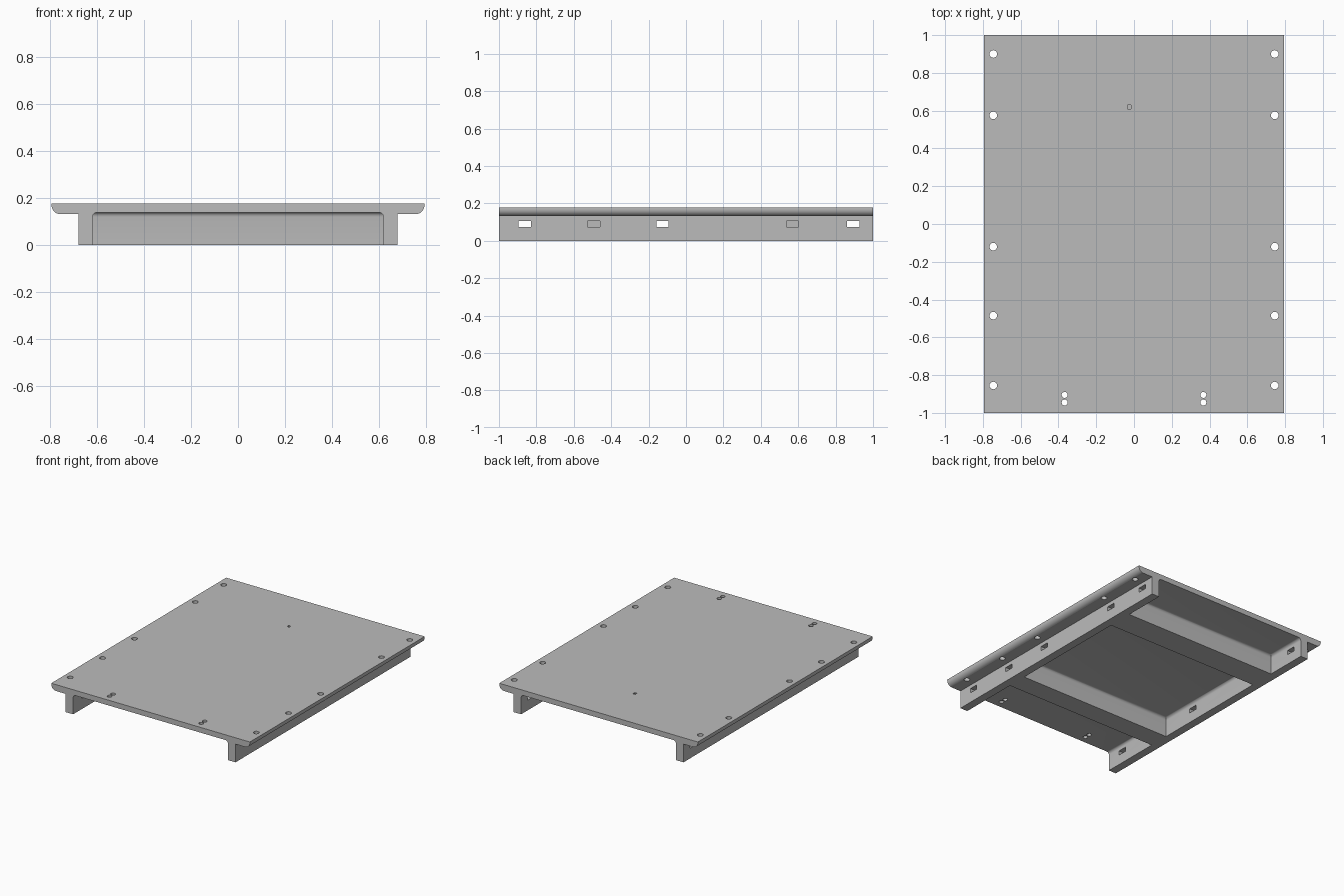
import bpy, bmesh, math
from mathutils import Matrix

cube = bpy.data.objects.get("Cube")
if cube:
    bpy.data.objects.remove(cube, do_unlink=True)

TOP, CEILING, FLANGE = 0.178, 0.14, 0.132
HALF_W, RAIL_OUT, RAIL_IN = 0.795, 0.68, 0.62

grey = bpy.data.materials.new("plain grey")
grey.use_nodes = True
colour = (0.5, 0.5, 0.5, 1)
grey.diffuse_color = colour
grey.node_tree.nodes["Principled BSDF"].inputs["Base Color"].default_value = colour


def finish(bm, name):
    bmesh.ops.recalc_face_normals(bm, faces=bm.faces)
    mesh = bpy.data.meshes.new(name)
    bm.to_mesh(mesh)
    bm.free()
    mesh.materials.append(grey)
    obj = bpy.data.objects.new(name, mesh)
    bpy.context.collection.objects.link(obj)
    return obj


def add_box(bm, x, y, z, fillet=0):
    """Box between three (low, high) ranges, optionally with rounded top edges."""
    spans = (x, y, z)
    size = Matrix.Diagonal([hi - lo for lo, hi in spans] + [1])
    move = Matrix.Translation([(lo + hi) / 2 for lo, hi in spans])
    verts = bmesh.ops.create_cube(bm, size=1, matrix=move @ size)["verts"]
    if fillet:
        edges = {e for v in verts for e in v.link_edges
                 if all(abs(w.co.z - z[1]) < 1e-4 for w in e.verts)}
        bmesh.ops.bevel(bm, geom=list(edges), offset=fillet, segments=5,
                        profile=0.5, affect='EDGES')


def add_hole(bm, x, y, radius):
    bmesh.ops.create_cone(bm, cap_ends=True, segments=24, radius1=radius,
                          radius2=radius, depth=0.3,
                          matrix=Matrix.Translation((x, y, TOP)))


# Main body: plate with rounded side flanges over two long rails
radius = 0.038
side = [(RAIL_OUT, 0), (RAIL_OUT, FLANGE)]
for i in range(9):
    a = math.radians(-90 + i * 90 / 8)
    side.append((HALF_W - radius + radius * math.cos(a),
                 FLANGE + radius + radius * math.sin(a)))
side.append((HALF_W, TOP))
profile = side + [(-x, z) for x, z in reversed(side)]
bm = bmesh.new()
face = bm.faces.new([bm.verts.new((x, -1, z)) for x, z in profile])
new = bmesh.ops.extrude_face_region(bm, geom=[face])["geom"]
bmesh.ops.translate(bm, vec=(0, 2, 0),
                    verts=[g for g in new if isinstance(g, bmesh.types.BMVert)])
body = finish(bm, "base_plate")

# Underside pockets, leaving two cross bars; front and back ones are open ended
bm = bmesh.new()
for y in ((-1.2, -0.555), (-0.405, 0.5), (0.69, 1.2)):
    add_box(bm, (-RAIL_IN, RAIL_IN), y, (-0.1, CEILING), fillet=0.02)
pockets = finish(bm, "pocket_cutter")

# Screw holes, rail slots and the small blind socket
bm = bmesh.new()
for s in (-1, 1):
    for y in (0.9, 0.575, -0.12, -0.485, -0.855):
        add_hole(bm, s * 0.745, y, 0.02)
    for y in (-0.905, -0.945):
        add_hole(bm, s * 0.367, y, 0.016)
    for y in (-0.863, -0.494, -0.126, 0.569, 0.895):
        x = sorted((s * 0.6, s * 0.72))
        add_box(bm, x, (y - 0.033, y + 0.033), (0.073, 0.105))
add_box(bm, (-0.034, -0.016), (0.608, 0.63), (0.12, 0.3))
holes = finish(bm, "hole_cutter")

# Cut the body, then drop the cutters
bpy.ops.object.select_all(action='DESELECT')
bpy.context.view_layer.objects.active = body
body.select_set(True)
for cutter in (pockets, holes):
    cutter.hide_render = True
    mod = body.modifiers.new("cut", 'BOOLEAN')
    mod.operation, mod.solver, mod.object = 'DIFFERENCE', 'EXACT', cutter
    bpy.ops.object.modifier_apply(modifier=mod.name)
    bpy.data.objects.remove(cutter, do_unlink=True)
bpy.ops.object.shade_smooth_by_angle(angle=math.radians(30))
